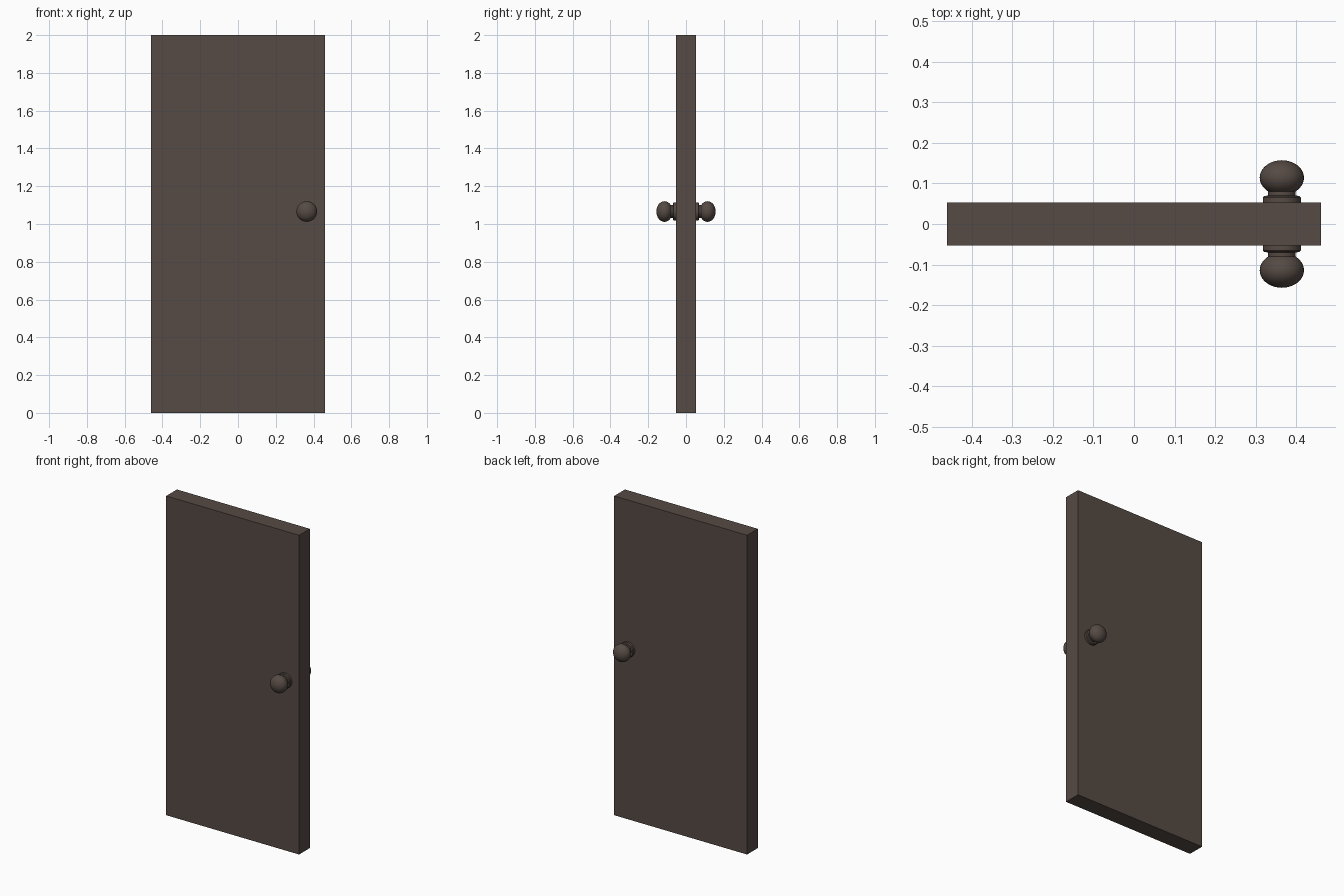
import bpy, bmesh, math

if "Cube" in bpy.data.objects:
    bpy.data.objects.remove(bpy.data.objects["Cube"])

brown = bpy.data.materials.new("dark_brown")
brown.diffuse_color = (0.093, 0.069, 0.058, 1)
brown.use_nodes = True
brown.node_tree.nodes["Principled BSDF"].inputs["Base Color"].default_value = brown.diffuse_color

KNOB_X, KNOB_Z, SEG = 0.364, 1.066, 32


def finish(name, bm):
    bmesh.ops.recalc_face_normals(bm, faces=bm.faces)
    me = bpy.data.meshes.new(name)
    bm.to_mesh(me)
    bm.free()
    me.materials.append(brown)
    ob = bpy.data.objects.new(name, me)
    bpy.context.collection.objects.link(ob)
    return ob


# door slab
bm = bmesh.new()
bmesh.ops.create_cube(bm, size=1)
for v in bm.verts:
    v.co.x *= 0.921
    v.co.y *= 0.106
    v.co.z = (v.co.z + 0.5) * 2
finish("door_panel", bm)


def lathe(name, profile, side):
    """Turn (radius, distance) points about the knob axis on one door side."""
    bm = bmesh.new()
    rings = []
    for r, d in profile:
        if r < 1e-5:
            rings.append([bm.verts.new((KNOB_X, side * d, KNOB_Z))])
        else:
            rings.append([bm.verts.new((KNOB_X + r * math.cos(a), side * d,
                                        KNOB_Z + r * math.sin(a)))
                          for a in (2 * math.pi * i / SEG for i in range(SEG))])
    for a, b in zip(rings, rings[1:]):
        for i in range(SEG):
            j = (i + 1) % SEG
            if len(b) == 1:
                bm.faces.new((a[i], a[j], b[0]))
            else:
                bm.faces.new((a[i], a[j], b[j], b[i]))
    ob = finish(name, bm)
    bpy.ops.object.select_all(action='DESELECT')
    ob.select_set(True)
    bpy.context.view_layer.objects.active = ob
    bpy.ops.object.shade_smooth_by_angle(angle=math.radians(35))


# rosette, neck and flattened ball grip, on both sides
rosette = [(0.047, 0.053), (0.047, 0.065), (0.043, 0.069), (0.034, 0.070)]
ball = []
for i in range(17):
    t = math.radians(-52 + 142 * i / 16)
    ball.append((0.0545 * math.cos(t), 0.114 + 0.043 * math.sin(t)))
for label, side in (("front", -1), ("back", 1)):
    lathe(label + "_knob", rosette + ball, side)
